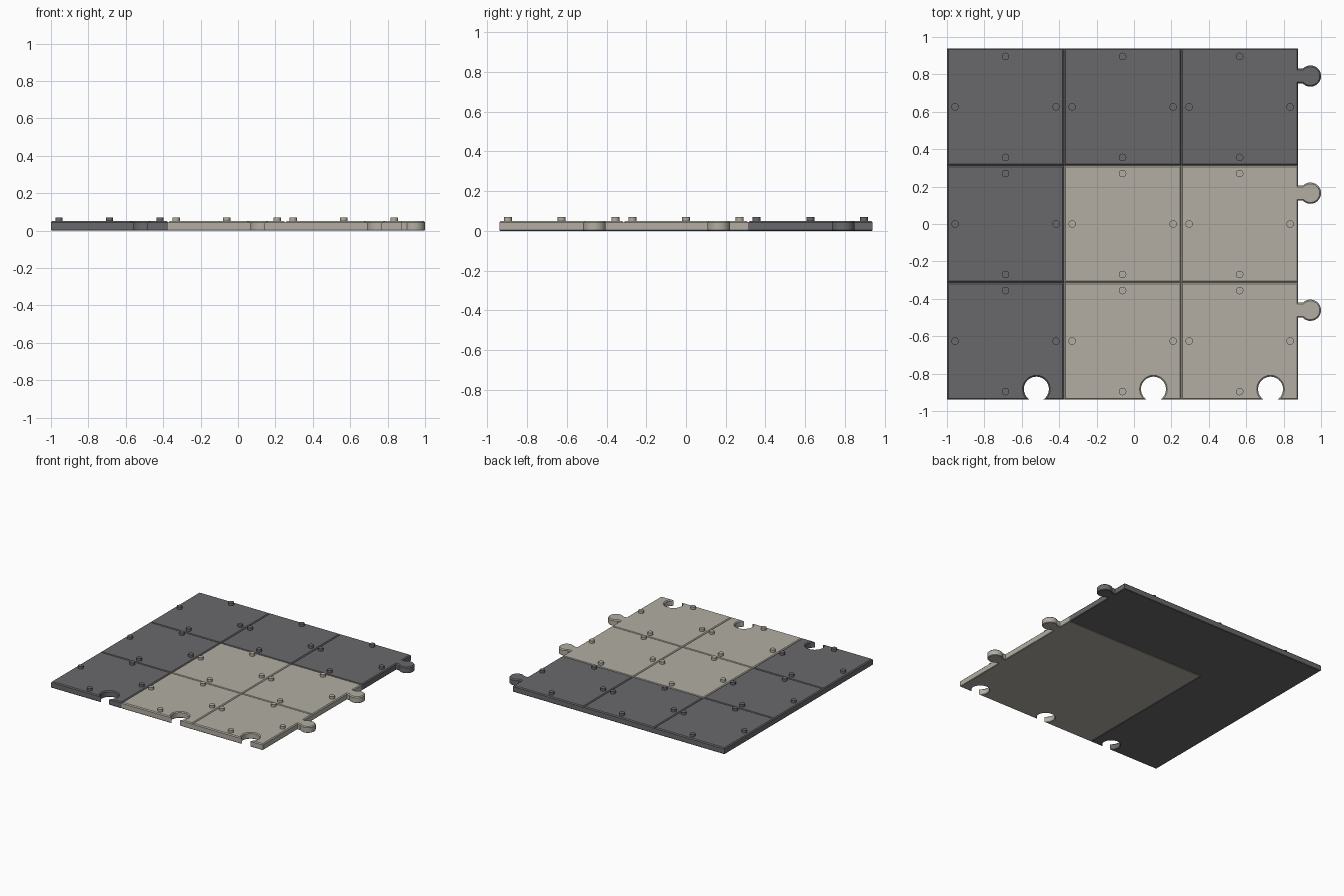
import bpy, bmesh, math

if "Cube" in bpy.data.objects:
    bpy.data.objects.remove(bpy.data.objects["Cube"])

PITCH = 0.626          # tile size
H = PITCH / 2
TOP = 0.05             # plate thickness
OFF = 0.165            # offset of tabs and sockets from the tile centre


def material(name, rgb):
    m = bpy.data.materials.new(name)
    m.diffuse_color = (*rgb, 1)
    m.use_nodes = True
    m.node_tree.nodes["Principled BSDF"].inputs["Base Color"].default_value = m.diffuse_color
    return m


dark = material("dark grey", (0.141, 0.138, 0.147))
light = material("warm light grey", (0.445, 0.423, 0.362))


def is_dark(i, j):
    return i == 0 or j == 2


def arc(cx, cy, r, a0, a1, n=22):
    return [(cx + r * math.cos(a0 + (a1 - a0) * k / n),
             cy + r * math.sin(a0 + (a1 - a0) * k / n)) for k in range(n + 1)]


def outline(socket, tab):
    """Counter-clockwise tile outline with optional front socket and right tab."""
    pts = [(-H, -H)]
    if socket:
        r, d = 0.067, 0.056
        a = math.acos(d / r)
        pts += arc(OFF, -H + d, r, -math.pi / 2 - a, -2.5 * math.pi + a)
    pts.append((H, -H))
    if tab:
        r, neck = 0.057, 0.04
        cx = 1.0 - r - (-1 + 5 * H)
        a = math.asin(neck / r)
        pts.append((H, OFF - neck))
        pts += arc(cx, OFF, r, -math.pi + a, math.pi - a)
        pts.append((H, OFF + neck))
    return pts + [(H, H), (-H, H)]


def is_seam(m, i, j):
    """True where an edge meets a neighbouring tile of the same colour."""
    for di, dj, dist in ((1, 0, m.x - H), (-1, 0, m.x + H), (0, 1, m.y - H), (0, -1, m.y + H)):
        a, b = i + di, j + dj
        if abs(dist) < 1e-4 and 0 <= a < 3 and 0 <= b < 3:
            return is_dark(a, b) == is_dark(i, j)
    return False


def finish(bm, name, loc, mat):
    bmesh.ops.recalc_face_normals(bm, faces=bm.faces[:])
    me = bpy.data.meshes.new(name)
    bm.to_mesh(me)
    bm.free()
    ob = bpy.data.objects.new(name, me)
    ob.location = loc
    me.materials.append(mat)
    bpy.context.collection.objects.link(ob)
    bpy.ops.object.select_all(action='DESELECT')
    ob.select_set(True)
    bpy.context.view_layer.objects.active = ob
    bpy.ops.object.shade_smooth_by_angle(angle=math.radians(30))


def flat_edges(bm, z):
    return [e for e in bm.edges if all(abs(v.co.z - z) < 1e-5 for v in e.verts)]


def bevel(bm, edges, width):
    bmesh.ops.bevel(bm, geom=edges, offset=width, offset_type='OFFSET',
                    segments=1, affect='EDGES', clamp_overlap=False)


def make_tile(i, j, loc, mat):
    bm = bmesh.new()
    face = bm.faces.new([bm.verts.new((x, y, 0)) for x, y in outline(j == 0, i == 2)])
    ext = bmesh.ops.extrude_face_region(bm, geom=[face], use_keep_orig=True)
    for v in ext["geom"]:
        if isinstance(v, bmesh.types.BMVert):
            v.co.z = TOP
    bmesh.ops.recalc_face_normals(bm, faces=bm.faces[:])
    # chamfered top rim forms the grooves between tiles
    bevel(bm, flat_edges(bm, TOP), 0.007)
    # lower rim is eased only around each colour area
    low = [e for e in flat_edges(bm, 0)
           if not is_seam((e.verts[0].co + e.verts[1].co) / 2, i, j)]
    if low:
        bevel(bm, low, 0.004)
    finish(bm, f"tile_{i}_{j}", loc, mat)


def make_studs(i, j, loc, mat):
    bm = bmesh.new()
    for dx, dy in ((0.27, 0), (-0.27, 0), (0, 0.27), (0, -0.27)):
        res = bmesh.ops.create_cone(bm, cap_ends=True, segments=20,
                                    radius1=0.02, radius2=0.02, depth=0.022)
        bmesh.ops.translate(bm, verts=res["verts"], vec=(dx, dy, 0.059))
    finish(bm, f"studs_{i}_{j}", loc, mat)


# three by three floor of tiles
for i in range(3):
    for j in range(3):
        loc = (-1 + H + i * PITCH, (j - 1) * PITCH, 0)
        mat = dark if is_dark(i, j) else light
        make_tile(i, j, loc, mat)
        make_studs(i, j, loc, mat)
